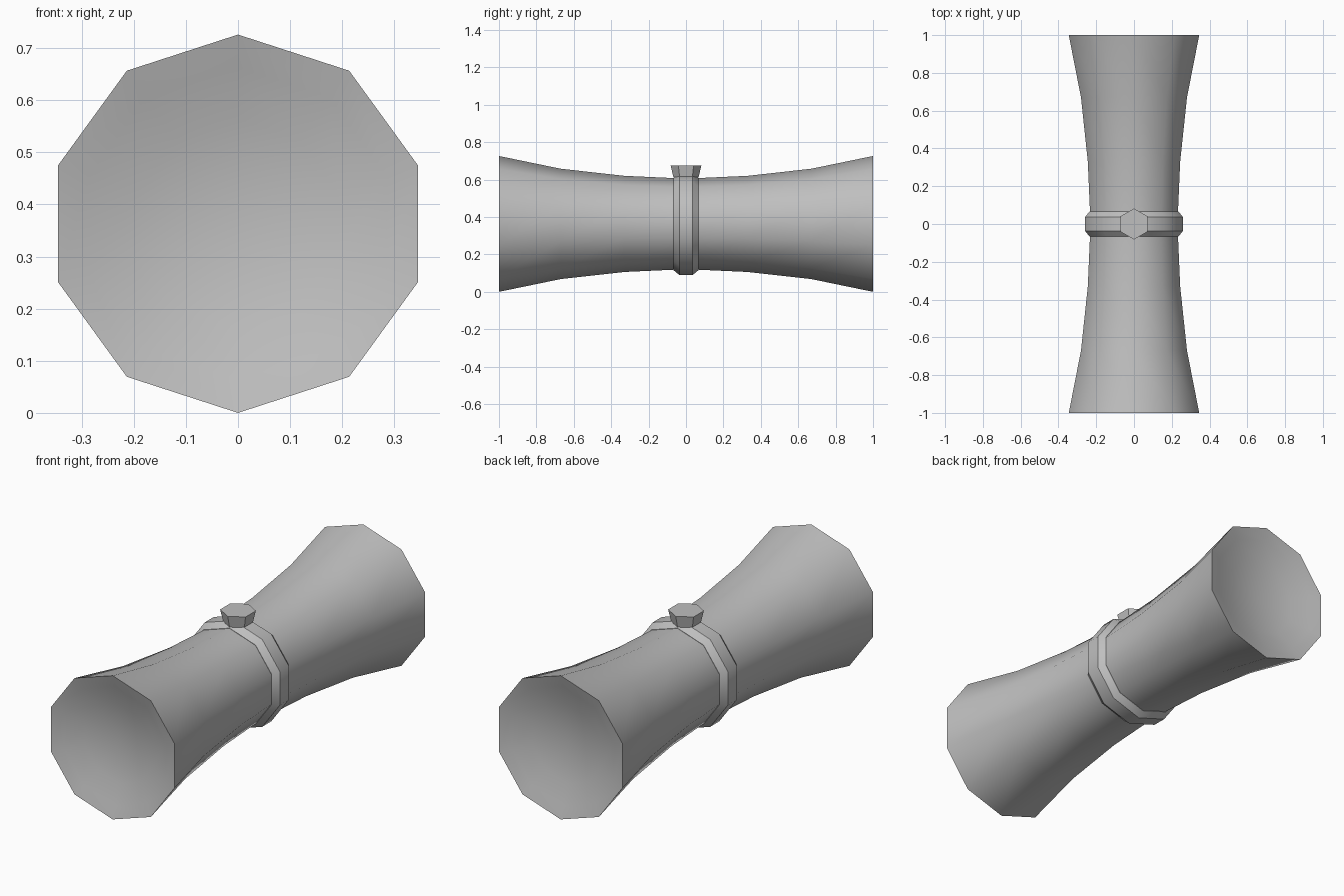
import bpy, bmesh, math
from mathutils import Matrix

cube = bpy.data.objects.get("Cube")
if cube:
    bpy.data.objects.remove(cube, do_unlink=True)

grey = bpy.data.materials.new("plain_grey")
grey.use_nodes = True
colour = (0.52, 0.52, 0.52, 1)
grey.diffuse_color = colour
grey.node_tree.nodes["Principled BSDF"].inputs["Base Color"].default_value = colour

AXIS_Z = 0.363


def lathe(name, profile, sides, matrix, closed=False):
    """Spin (radius, height) points around local z; vertices start on local +y."""
    bm = bmesh.new()
    rings = []
    for r, h in profile:
        angles = [math.pi / 2 + math.tau * i / sides for i in range(sides)]
        rings.append([bm.verts.new((r * math.cos(a), r * math.sin(a), h)) for a in angles])
    pairs = list(zip(rings, rings[1:]))
    if closed:
        pairs.append((rings[-1], rings[0]))
    for low, high in pairs:
        for i in range(sides):
            j = (i + 1) % sides
            bm.faces.new((low[i], low[j], high[j], high[i]))
    bmesh.ops.remove_doubles(bm, verts=bm.verts, dist=1e-5)
    bmesh.ops.recalc_face_normals(bm, faces=bm.faces)
    bm.transform(matrix)
    mesh = bpy.data.meshes.new(name)
    bm.to_mesh(mesh)
    bm.free()
    mesh.materials.append(grey)
    obj = bpy.data.objects.new(name, mesh)
    bpy.context.collection.objects.link(obj)
    bpy.ops.object.select_all(action="DESELECT")
    obj.select_set(True)
    bpy.context.view_layer.objects.active = obj
    bpy.ops.object.shade_smooth_by_angle(angle=math.radians(38))
    return obj


lengthwise = Matrix.Translation((0, 0, AXIS_Z)) @ Matrix.Rotation(math.pi / 2, 4, "X")

# Flared ten-sided body with a shallow dish in each end
half = [(0, 0.93), (0.2, 0.95), (0.3, 0.982), (0.363, 1), (0.295, 0.67), (0.257, 0.33)]
body_profile = half + [(0.242, 0)] + [(r, -h) for r, h in reversed(half)]
lathe("flared_body", body_profile, 10, lengthwise)

# Bevelled band around the waist
band_half = [(0.225, 0.067), (0.247, 0.067), (0.273, 0.036)]
band_profile = band_half + [(r, -h) for r, h in reversed(band_half)]
lathe("waist_band", band_profile, 10, lengthwise, closed=True)

# Six-sided knob on top of the band
knob_profile = [(0, 0.615), (0.068, 0.615), (0.082, 0.675), (0, 0.675)]
lathe("top_knob", knob_profile, 6, Matrix.Identity(4))
